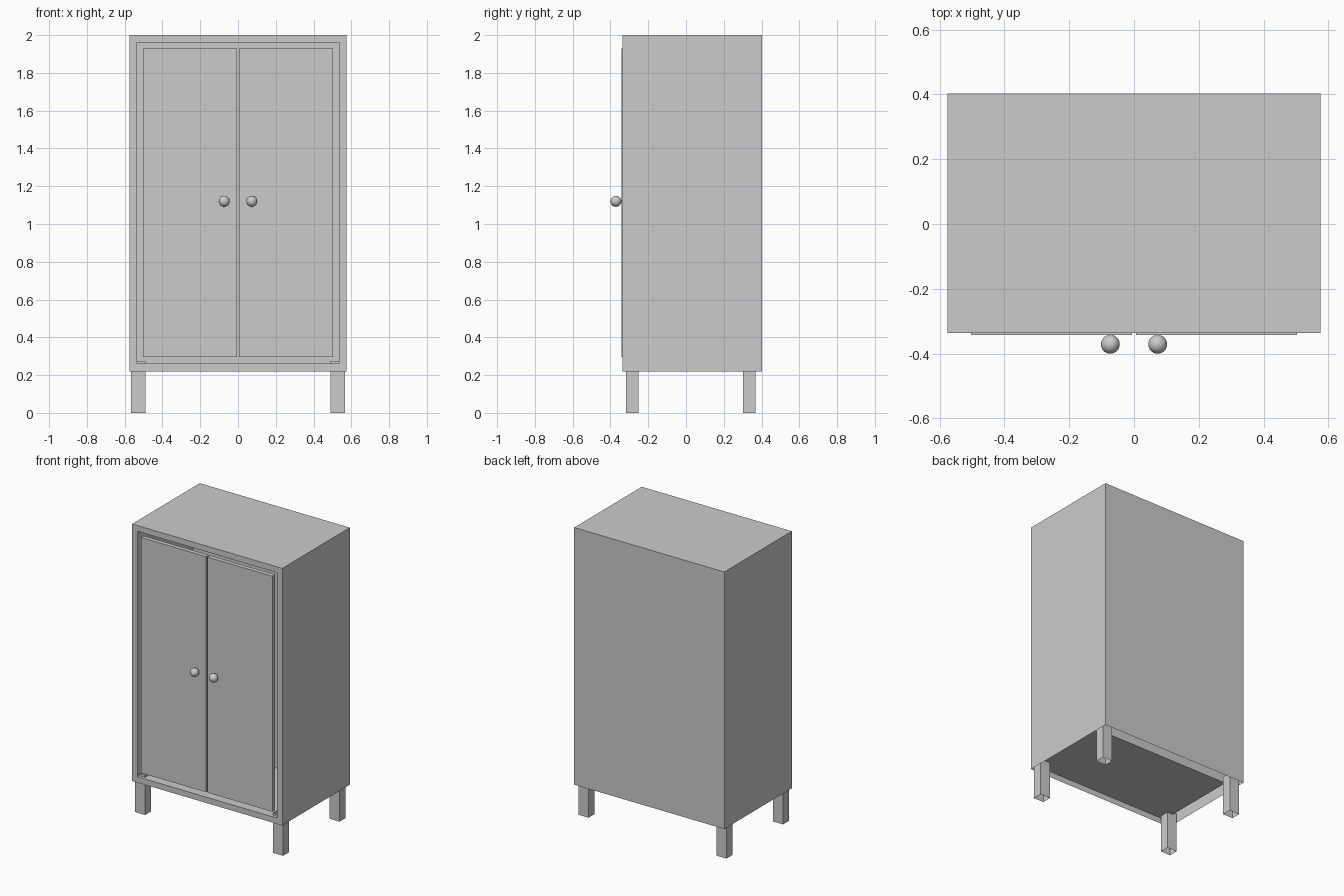
import bpy, bmesh
from mathutils import Vector

if "Cube" in bpy.data.objects:
    bpy.data.objects.remove(bpy.data.objects["Cube"])


def box(bm, lo, hi):
    """Add an axis-aligned box to bm, spanning lo to hi."""
    verts = bmesh.ops.create_cube(bm, size=1)["verts"]
    lo, hi = Vector(lo), Vector(hi)
    for v in verts:
        v.co = (lo + hi) / 2 + v.co * (hi - lo)


def finish(bm, name):
    mesh = bpy.data.meshes.new(name)
    bm.normal_update()
    bm.to_mesh(mesh)
    bm.free()
    obj = bpy.data.objects.new(name, mesh)
    bpy.context.collection.objects.link(obj)
    return obj


def face_towards(bm, direction):
    bm.normal_update()
    return max(bm.faces, key=lambda f: f.normal.dot(Vector(direction)))


# Cabinet shell: open underneath, front inset and pushed in to form the cavity
bm = bmesh.new()
box(bm, (-0.575, -0.337, 0.22), (0.575, 0.402, 2.0))
bmesh.ops.delete(bm, geom=[face_towards(bm, (0, 0, -1))], context='FACES_ONLY')
front = face_towards(bm, (0, -1, 0))
bmesh.ops.inset_region(bm, faces=[front], thickness=0.057, use_boundary=True)
pushed = bmesh.ops.extrude_discrete_faces(bm, faces=[front])["faces"][0]
for v in pushed.verts:
    v.co.y = 0.27
finish(bm, "cabinet_body")

for side, word in ((-1, "left"), (1, "right")):
    # Door, standing slightly proud of the frame
    bm = bmesh.new()
    xs = sorted((side * 0.006, side * 0.503))
    box(bm, (xs[0], -0.342, 0.297), (xs[1], -0.312, 1.928))
    finish(bm, word + "_door")

    # Round knob
    bpy.ops.mesh.primitive_uv_sphere_add(segments=32, ring_count=16, radius=0.029,
                                         location=(side * 0.073, -0.371, 1.12))
    knob = bpy.context.object
    knob.name = word + "_knob"
    bpy.ops.object.shade_smooth()

    # Hollow square legs, open at both ends, tucked up inside the shell
    for place, y0, y1 in (("front", -0.317, -0.252), ("back", 0.302, 0.367)):
        bm = bmesh.new()
        xs = sorted((side * 0.49, side * 0.567))
        box(bm, (xs[0], y0, 0), (xs[1], y1, 0.276))
        caps = [face_towards(bm, (0, 0, s)) for s in (-1, 1)]
        bmesh.ops.delete(bm, geom=caps, context='FACES_ONLY')
        finish(bm, f"{place}_{word}_leg")
